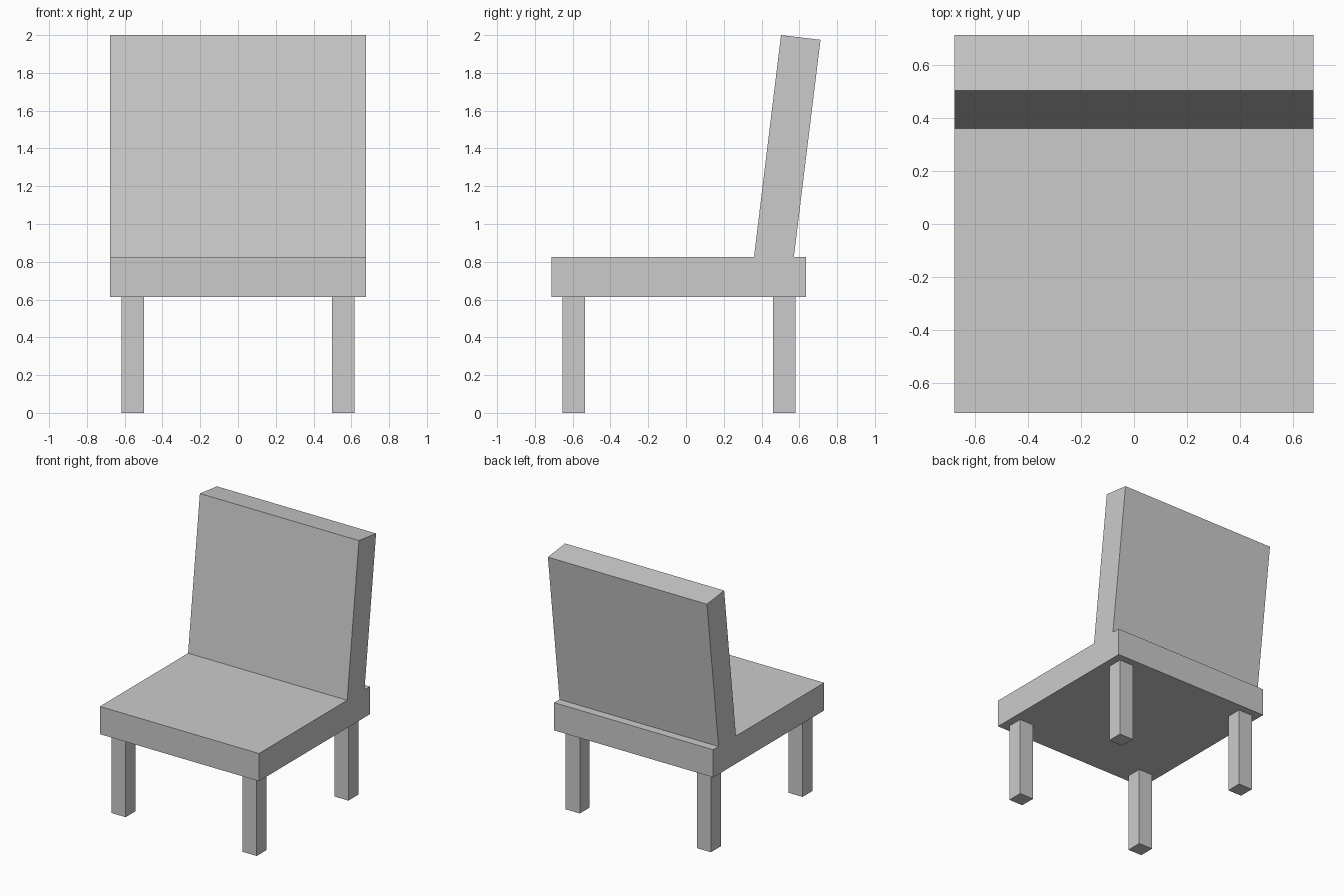
import bpy, bmesh

if "Cube" in bpy.data.objects:
    bpy.data.objects.remove(bpy.data.objects["Cube"])

HALF_WIDTH = 0.677
SEAT_BOTTOM, SEAT_TOP = 0.613, 0.826


def extrude_profile(name, points, x0, x1):
    """Extrude a closed (y, z) side profile from x0 to x1."""
    bm = bmesh.new()
    face = bm.faces.new([bm.verts.new((x0, y, z)) for y, z in points])
    result = bmesh.ops.extrude_face_region(bm, geom=[face])
    moved = [v for v in result["geom"] if isinstance(v, bmesh.types.BMVert)]
    bmesh.ops.translate(bm, verts=moved, vec=(x1 - x0, 0, 0))
    bmesh.ops.recalc_face_normals(bm, faces=bm.faces)
    mesh = bpy.data.meshes.new(name)
    bm.to_mesh(mesh)
    bm.free()
    obj = bpy.data.objects.new(name, mesh)
    bpy.context.collection.objects.link(obj)
    return obj


# Seat and leaning backrest, one continuous side profile
extrude_profile("seat_and_backrest", [
    (-0.712, SEAT_BOTTOM), (0.636, SEAT_BOTTOM), (0.636, SEAT_TOP),
    (0.571, SEAT_TOP), (0.712, 1.975), (0.503, 2.0),
    (0.360, SEAT_TOP), (-0.712, SEAT_TOP),
], -HALF_WIDTH, HALF_WIDTH)

# Square legs, mirrored left and right
for row, y0, y1 in (("front", -0.655, -0.535), ("back", 0.46, 0.58)):
    leg = extrude_profile(f"{row}_legs", [
        (y0, 0), (y1, 0), (y1, SEAT_BOTTOM), (y0, SEAT_BOTTOM),
    ], 0.498, 0.618)
    mirror = leg.modifiers.new("mirror", "MIRROR")
    mirror.use_axis[0] = True
